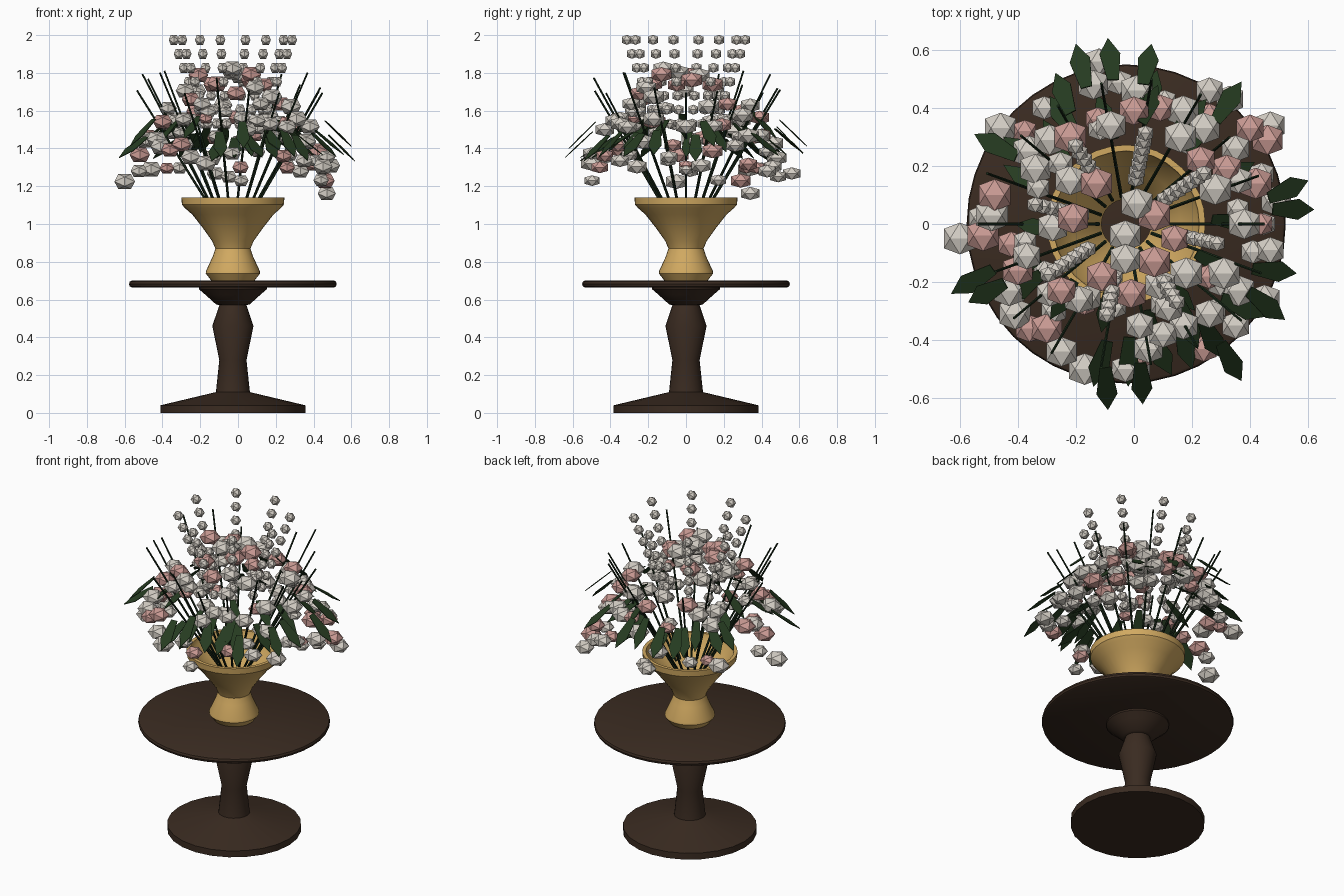
import bpy, bmesh, math, random
from mathutils import Vector, Matrix

cube = bpy.data.objects.get("Cube")
if cube:
    bpy.data.objects.remove(cube, do_unlink=True)

random.seed(4)
AXIS = Vector((-0.027, 0, 0))   # the pedestal stands slightly off centre


def material(name, rgb):
    mat = bpy.data.materials.new(name)
    mat.use_nodes = True
    colour = (*rgb, 1)
    mat.diffuse_color = colour
    mat.node_tree.nodes["Principled BSDF"].inputs["Base Color"].default_value = colour
    return mat


WOOD = material("dark wood", (0.042, 0.024, 0.015))
GOLD = material("gold ceramic", (0.64, 0.4, 0.12))
GREEN = material("leaf green", (0.019, 0.044, 0.015))
STEM = material("stem green", (0.01, 0.024, 0.01))
WHITE = material("petal white", (0.66, 0.62, 0.56))
PINK = material("petal pink", (0.6, 0.33, 0.3))


def finish(name, bm, mat, smooth=False):
    mesh = bpy.data.meshes.new(name)
    bmesh.ops.recalc_face_normals(bm, faces=bm.faces)
    bm.to_mesh(mesh)
    bm.free()
    mesh.materials.append(mat)
    obj = bpy.data.objects.new(name, mesh)
    bpy.context.collection.objects.link(obj)
    if smooth:
        bpy.ops.object.select_all(action="DESELECT")
        obj.select_set(True)
        bpy.context.view_layer.objects.active = obj
        bpy.ops.object.shade_smooth_by_angle(angle=math.radians(30))


def lathe(name, profile, mat, sides, closed=False):
    """Revolve (radius, height) points about the pedestal axis."""
    bm = bmesh.new()
    verts = [bm.verts.new(AXIS + Vector((r, 0, z))) for r, z in profile]
    edges = [bm.edges.new(pair) for pair in zip(verts, verts[1:])]
    if closed:
        edges.append(bm.edges.new((verts[-1], verts[0])))
    bmesh.ops.spin(bm, geom=verts + edges, cent=AXIS, axis=(0, 0, 1),
                   angle=math.tau, steps=sides, use_merge=True)
    bmesh.ops.remove_doubles(bm, verts=bm.verts, dist=0.0001)
    finish(name, bm, mat, smooth=True)


def polar(radius, angle, z):
    return AXIS + Vector((radius * math.cos(angle), radius * math.sin(angle), z))


# Pedestal table
lathe("table_pedestal", [(0, 0), (0.384, 0), (0.384, 0.04), (0.09, 0.11), (0.072, 0.28),
                         (0.109, 0.46), (0.072, 0.57), (0.09, 0.575), (0.145, 0.625),
                         (0.18, 0.655), (0.18, 0.67), (0, 0.67)], WOOD, 24)
lathe("table_top", [(0, 0.665), (0.537, 0.665), (0.546, 0.67), (0.55, 0.682),
                    (0.546, 0.695), (0.537, 0.7), (0, 0.7)], WOOD, 40)

# Hollow vase
lathe("vase", [(0.114, 0.7), (0.144, 0.738), (0.142, 0.752), (0.106, 0.83), (0.093, 0.87),
               (0.11, 0.91), (0.16, 0.98), (0.215, 1.05), (0.255, 1.085), (0.27, 1.103),
               (0.273, 1.14), (0.252, 1.14), (0.246, 1.11), (0.19, 1.04), (0.12, 0.94),
               (0.085, 0.87), (0.097, 0.83), (0.13, 0.745), (0.1, 0.7)], GOLD, 32, closed=True)

# Straight stems fanning out of the vase
bm = bmesh.new()
for i in range(18):
    angle = i * math.tau / 18
    foot = polar(0.095, angle, 1.05)
    tip = polar(random.uniform(0.46, 0.52), angle, random.uniform(1.68, 1.82))
    line = tip - foot
    place = Matrix.Translation((foot + tip) / 2) @ line.to_track_quat("Z", "Y").to_matrix().to_4x4()
    bmesh.ops.create_cone(bm, cap_ends=True, segments=6, radius1=0.007, radius2=0.005,
                          depth=line.length, matrix=place)
finish("stems", bm, STEM)


def add_leaf(bm, tip, width):
    """Pointed flat blade, rising inward from its tip."""
    out = Vector((tip.x - AXIS.x, tip.y, 0)).normalized()
    out.rotate(Matrix.Rotation(random.uniform(-0.2, 0.2), 3, "Z"))
    along = (out - Vector((0, 0, random.uniform(0.6, 1)))).normalized()
    side = along.cross(Vector((0, 0, 1))).normalized()
    side.rotate(Matrix.Rotation(random.uniform(-0.2, 0.2), 3, along))
    normal = side.cross(along) * 0.002
    outline = [(0.2, -0.55), (0.2, 0.55), (0.075, 1), (0, 0), (0.075, -1)]
    rings = [[bm.verts.new(tip - along * back + side * across * width + normal * s)
              for back, across in outline] for s in (1, -1)]
    bm.faces.new(rings[0])
    bm.faces.new(rings[1][::-1])
    for i in range(5):
        j = (i + 1) % 5
        bm.faces.new((rings[0][i], rings[1][i], rings[1][j], rings[0][j]))


# Drooping leaves round the bouquet, given by plan position of each tip in hundredths
leaf_tips = [(-9, 64), (-20, 62), (-27, 52), (-29, 44), (6, 62), (8, 53), (37, 49), (25, 43),
             (-55, 31), (-45, 30), (60, 15), (62, 5), (56, -17), (52, -33), (45, -32), (37, -54),
             (30, -46), (20, -50), (22, -43), (13, -52), (3, -62), (-2, -56), (-9, -64),
             (-14, -56), (-63, -24), (-57, -27), (-44, -26)]
bm = bmesh.new()
for x, y in leaf_tips:
    add_leaf(bm, Vector((x / 100, y / 100, random.uniform(1.33, 1.42))), 0.036)
for i in range(14):
    add_leaf(bm, polar(random.uniform(0.38, 0.5), i * math.tau / 14, random.uniform(1.34, 1.46)), 0.03)
finish("leaves", bm, GREEN)


def add_bloom(bm, centre, radius, flat):
    """Icosahedron turned so that an edge, not a corner, lies on top."""
    turn = Matrix.Rotation(-math.atan(2) / 2, 4, "Y")
    place = Matrix.Translation(centre) @ Matrix.Diagonal((1, 1, flat, 1)) @ turn
    bmesh.ops.create_icosphere(bm, subdivisions=1, radius=radius, matrix=place)


def dome(x, y):
    """Height of the bouquet's rounded surface."""
    return 1.82 - 1.8 * ((x - AXIS.x) ** 2 + y * y)


# Blooms over the dome, in hundredths, with a sparser layer beneath
white_plan = [(-12, 56), (-14, 48), (-8, 34), (1, 46), (26, 46), (33, 43), (16, 30), (17, 39),
              (24, 33), (35, 26), (47, 34), (28, 12), (36, 15), (49, 8), (38, 0), (47, -9),
              (1, 7), (-3, -4), (-3, -12), (9, -21), (18, -17), (31, -17), (36, -23), (45, -26),
              (35, -35), (26, -31), (12, -29), (2, -35), (10, -38), (5, -43), (17, -35),
              (-3, -50), (-17, -50), (-25, -44), (-19, -26), (-29, -24), (-41, -31), (-43, -23),
              (-37, -11), (-28, -1), (-60, -5), (-49, 3), (-34, 19), (-29, 29), (-46, 33),
              (-36, 25), (-22, 15)]
pink_plan = [(0, 39), (9, 40), (40, 33), (46, 29), (23, 22), (32, 19), (42, 14), (7, 3),
             (14, -5), (7, -13), (-1, -24), (-11, -18), (-13, 14), (-21, 2), (-48, 10),
             (-52, -4), (-40, -16), (-30, -36), (-25, -23), (-22, 30), (24, -43), (-36, -36)]
for name, plan, mat, extra in (("white_blooms", white_plan, WHITE, 22),
                               ("pink_blooms", pink_plan, PINK, 8)):
    bm = bmesh.new()
    for x, y in plan:
        x, y = x / 100, y / 100
        add_bloom(bm, Vector((x, y, dome(x, y) + random.uniform(-0.04, 0.03))),
                  random.uniform(0.052, 0.065), 0.72)
    for i in range(extra):
        x, y, _ = polar(random.uniform(0.25, 0.5), i * 2.4, 0)
        add_bloom(bm, Vector((x, y, dome(x, y) - random.uniform(0.07, 0.15))),
                  random.uniform(0.042, 0.052), 0.72)
    finish(name, bm, mat)

# Eight leaning sprays of small round buds
bm = bmesh.new()
for arm in range(8):
    for k in range(7):
        centre = polar(0.32 - 0.027 * k, math.radians(33 + 45 * arm), 1.975 - 0.074 * k)
        add_bloom(bm, centre, 0.031, 1)
finish("bud_sprays", bm, WHITE)
